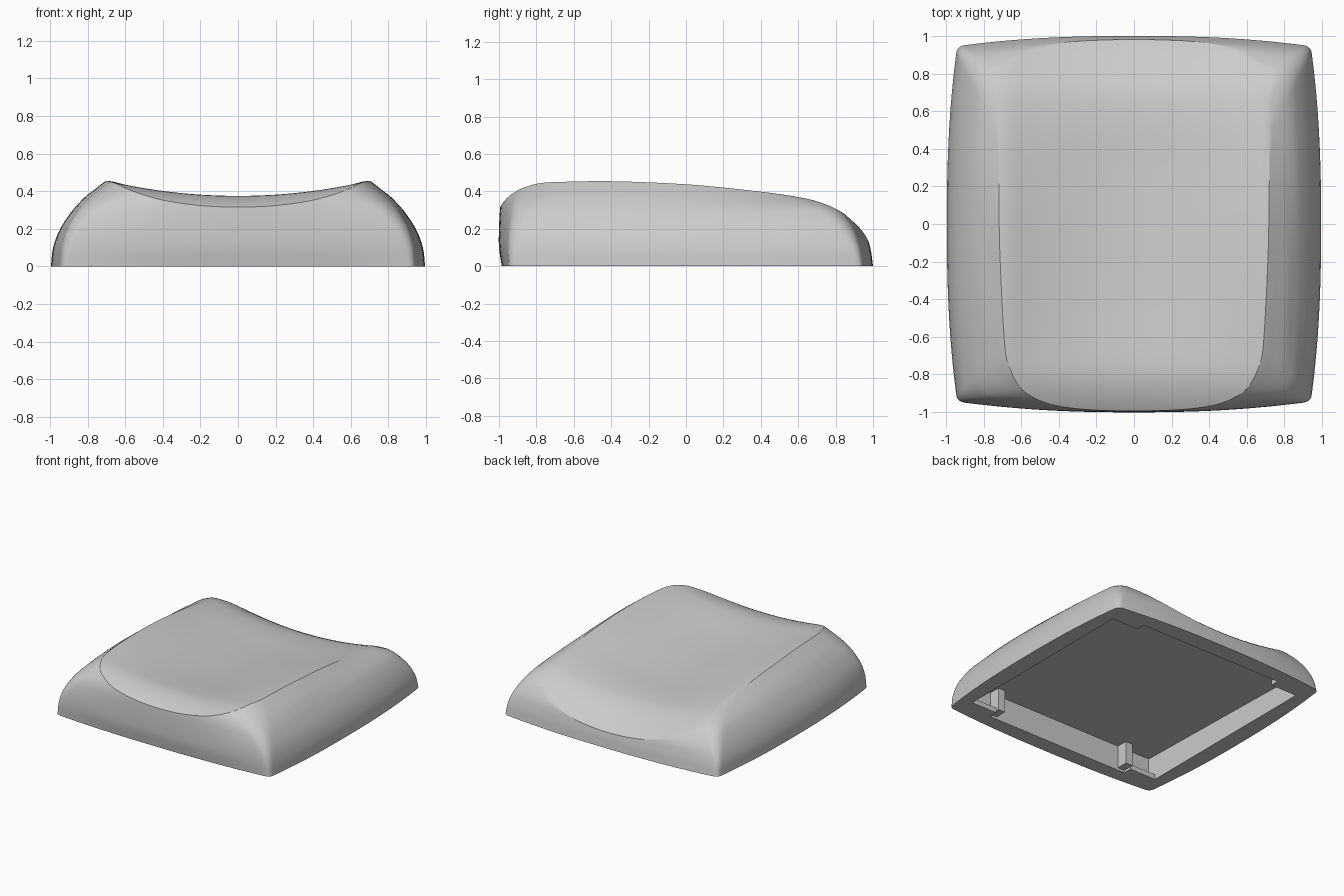
import bpy, bmesh, math

if "Cube" in bpy.data.objects:
    bpy.data.objects.remove(bpy.data.objects["Cube"], do_unlink=True)

grey = bpy.data.materials.new("light_grey_plastic")
grey.use_nodes = True
GREY = (0.6, 0.6, 0.6, 1)
grey.diffuse_color = GREY
grey.node_tree.nodes["Principled BSDF"].inputs["Base Color"].default_value = GREY


def spline(rows, u):
    """Smooth curve through rows, whose first entry is the parameter."""
    n = len(rows)
    i = max(k for k in range(n - 1) if k == 0 or rows[k][0] <= u)
    a, b = rows[i], rows[i + 1]
    p, q = rows[max(i - 1, 0)], rows[min(i + 2, n - 1)]
    step = b[0] - a[0]
    t = (u - a[0]) / step
    out = []
    for c in range(1, len(a)):
        m0 = (b[c] - p[c]) / (b[0] - p[0]) * step
        m1 = (q[c] - a[c]) / (q[0] - a[0]) * step
        d = b[c] - a[c]
        out.append(a[c] + t * (m0 + t * ((3 * d - 2 * m0 - m1) + t * (m0 + m1 - 2 * d))))
    return out


def make_object(name, bm):
    bmesh.ops.recalc_face_normals(bm, faces=bm.faces)
    mesh = bpy.data.meshes.new(name)
    bm.to_mesh(mesh)
    bm.free()
    mesh.materials.append(grey)
    obj = bpy.data.objects.new(name, mesh)
    bpy.context.collection.objects.link(obj)
    return obj


def box(name, x0, x1, y0, y1, z0, front_top, back_top):
    """Block whose top may slope from front to back."""
    bm = bmesh.new()
    bmesh.ops.create_cube(bm, size=1)
    for v in bm.verts:
        top = back_top if v.co.y > 0 else front_top
        v.co.x = x1 if v.co.x > 0 else x0
        v.co.y = y1 if v.co.y > 0 else y0
        v.co.z = top if v.co.z > 0 else z0
    return make_object(name, bm)


def cut(target, cutter):
    mod = target.modifiers.new("cut", "BOOLEAN")
    mod.operation = "DIFFERENCE"
    mod.solver = "EXACT"
    mod.object = cutter
    bpy.context.view_layer.objects.active = target
    bpy.ops.object.modifier_apply(modifier=mod.name)
    bpy.data.objects.remove(cutter, do_unlink=True)


# Wall levels: z, side middle x, front corner x y, back corner x y, front middle y, back middle y
WALL = [
    (0, .995, .94, .945, .94, .945, .985, 1),
    (.1, .983, .93, .945, .928, .925, 1, .985),
    (.2, .945, .9, .935, .89, .885, 1, .95),
    (.3, .878, .84, .91, .825, .81, .995, .84),
    (.345, .835, .795, .89, .76, .73, .99, .75),
    (.37, .81, .765, .875, .715, .65, .985, .65),
    (.4, .772, .725, .855, .69, .52, .97, .5),
    (.45, .71, .66, .81, .66, .25, .94, .25),
    (.5, .635, .58, .74, .6, .05, .9, .05),
]
# Dished top along its centre line: y, floor height, rise to the rims
CROWN = [
    (-1.1, .25, .07), (-.985, .32, .07), (-.89, .357, .07), (-.8, .374, .071),
    (-.7, .372, .078), (-.4, .345, .108), (0, .32, .116), (.3, .303, .105),
    (.5, .296, .088), (.6, .288, .08), (.7, .273, .073), (.8, .235, .07),
    (.9, .178, .07), (.98, .12, .07), (1.1, 0, .07),
]


def outline(z, n=32, arc=8):
    """Four bowed edges joined by corners that round off with height."""
    mx, fx, fy, bx, by, mf, mb = spline(WALL, z)
    trim = .96 - .9 * z * z
    corners = [(fx, -fy), (bx, by), (-bx, by), (-fx, -fy)]
    mids = [(mx, None), (None, mb), (-mx, None), (None, -mf)]
    edges = []
    for k in range(4):
        a, b, m = corners[k], corners[(k + 1) % 4], mids[k]
        pts = []
        for j in range(n + 1):
            t = trim * (2 * j / n - 1)
            p = [a[c] + (b[c] - a[c]) * (t + 1) / 2 for c in (0, 1)]
            for c in (0, 1):
                if m[c] is not None:
                    p[c] += (m[c] - (a[c] + b[c]) / 2) * (1 - abs(t) ** 2.4)
            pts.append(p)
        edges.append(pts)
    ring = []
    for k in range(4):
        ring += edges[k]
        a, c, b = edges[k][-1], corners[(k + 1) % 4], edges[(k + 1) % 4][0]
        for s in range(1, arc):
            t = s / arc
            ring.append([a[i] * (1 - t) ** 2 + 2 * c[i] * t * (1 - t) + b[i] * t * t for i in (0, 1)])
    return ring


# Outer body lofted from the base upwards
LEVELS = 25
bm = bmesh.new()
rings = []
for k in range(LEVELS + 1):
    z = .5 * k / LEVELS
    rings.append([bm.verts.new((x, y, z)) for x, y in outline(z)])
for low, high in zip(rings, rings[1:]):
    for i in range(len(low)):
        j = (i + 1) % len(low)
        bm.faces.new((low[i], low[j], high[j], high[i]))
bm.faces.new(rings[0][::-1])
bm.faces.new(rings[-1])
body = make_object("keycap_body", bm)


# Dished top: remove everything above a curved sheet that levels out at its rims
def dish(x):
    u = abs(x) / .67
    return u * u if u < 1 else 1 + .2 * (u - 1)


bm = bmesh.new()
bmesh.ops.create_grid(bm, x_segments=66, y_segments=64, size=1.09)
for v in bm.verts:
    floor, rise = spline(CROWN, v.co.y)
    v.co.z = floor + rise * dish(v.co.x)
sheet = bmesh.ops.extrude_face_region(bm, geom=bm.faces[:])
for v in sheet["geom"]:
    if isinstance(v, bmesh.types.BMVert):
        v.co.z = 1
cut(body, make_object("dish_cutter", bm))

# Hollow underside with a ceiling that drops towards the back
INNER = .86
cut(body, box("cavity_cutter", -INNER, INNER, -INNER, INNER, -.1, .2, .16))

body.select_set(True)
bpy.context.view_layer.objects.active = body
bpy.ops.object.shade_smooth_by_angle(angle=math.radians(28))

# Corner ledges, and a clip rib beside each front ledge
for sx, side in ((1, "left"), (-1, "right")):
    for sy, end in ((-1, "front"), (1, "back")):
        xs = sorted((sx * .63, sx * .87))
        ys = sorted((sy * .79, sy * .87))
        box(f"{end}_{side}_ledge", *xs, *ys, 0, .04, .04)
    xs = sorted((sx * .57, sx * .63))
    box(f"{side}_clip", *xs, -.87, -.77, .02, .205, .205)
